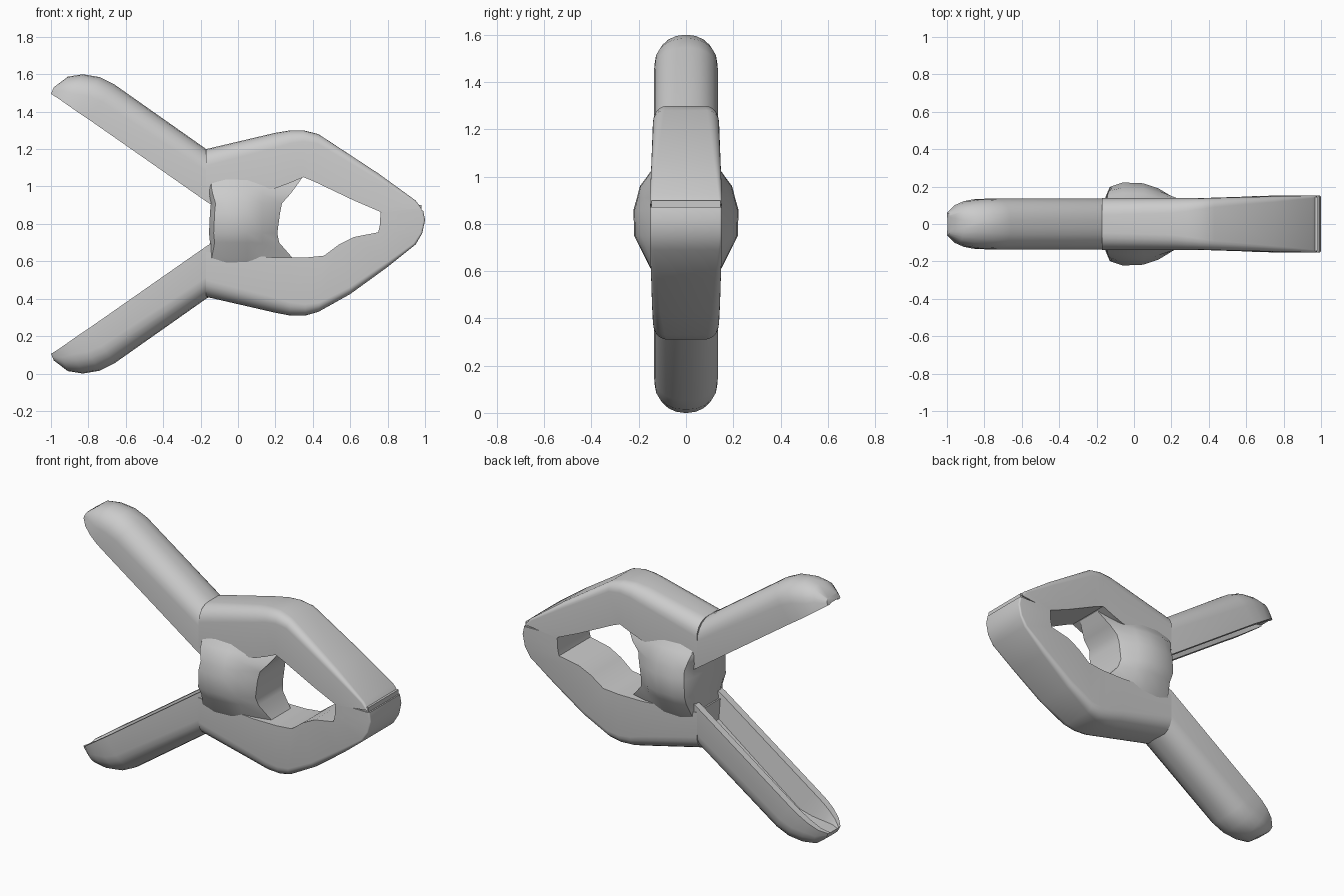
import bpy, bmesh
from math import sin, cos, pi, radians
from mathutils import Vector


def loft(name, rings):
    # skin a list of equal-length rings and cap both ends
    bm = bmesh.new()
    rows = [[bm.verts.new(p) for p in ring] for ring in rings]
    n = len(rows[0])
    for a, b in zip(rows, rows[1:]):
        for i in range(n):
            j = (i + 1) % n
            bm.faces.new((a[i], a[j], b[j], b[i]))
    bm.faces.new(rows[0][::-1])
    bm.faces.new(rows[-1])
    bmesh.ops.recalc_face_normals(bm, faces=bm.faces[:])
    me = bpy.data.meshes.new(name)
    bm.to_mesh(me)
    bm.free()
    ob = bpy.data.objects.new(name, me)
    bpy.context.collection.objects.link(ob)
    bpy.context.view_layer.objects.active = ob
    ob.select_set(True)
    bpy.ops.object.shade_smooth_by_angle(angle=radians(32))
    ob.select_set(False)
    return ob


def section(ix, iz, ox, oz, w, r, depth=None, flip=False):
    # cross-section from inner edge (ix, iz) to outer edge (ox, oz),
    # rounded outer corners, optional channel cut into the inner side
    a, b = Vector((ix, 0, iz)), Vector((ox, 0, oz))
    length = (b - a).length
    d = (b - a) / length
    pts = [(w, 0)]
    for side in (1, -1):
        for k in range(6):
            t = k / 5 * pi / 2
            if side < 0:
                t = pi / 2 - t
            pts.append((side * (w - r + r * cos(t)), length - r + r * sin(t)))
    pts.append((-w, 0))
    if depth is not None:
        pts += [(-.68 * w, 0), (-.55 * w, depth), (.55 * w, depth), (.68 * w, 0)]
    ring = []
    for y, t in pts:
        p = a + d * t
        ring.append((p.x, y, 1.6 - p.z if flip else p.z))
    return ring


# handles: rounded channels open toward each other
handle = [
    (-.12, .89, -.12, 1.17, .13, .11, .15),
    (-.17, .92, -.17, 1.20, .135, .115, .15),
    (-.80, 1.36, -.66, 1.545, .135, .115, .14),
    (-.86, 1.40, -.74, 1.585, .132, .12, .11),
    (-.91, 1.435, -.83, 1.60, .122, .115, .07),
    (-.96, 1.47, -.91, 1.587, .10, .08, .03),
    (-1.0, 1.495, -.985, 1.53, .06, .025, .005),
]
for name, flip in (("upper_handle", False), ("lower_handle", True)):
    loft(name, [section(*s, flip=flip) for s in handle])

# upper jaw
upper = [
    (-.17, .95, -.17, 1.20, .138, .09),
    (.20, .99, .20, 1.287, .138, .08),
    (.28, 1.02, .28, 1.30, .138, .07),
    (.35, 1.05, .35, 1.30, .138, .06),
    (.40, 1.03, .43, 1.28, .14, .05),
    (.62, .925, .75, 1.07, .147, .03),
    (.76, .865, .95, .925, .152, .015),
    (.76, .86, .98, .885, .152, .01),
]
loft("upper_jaw", [section(*s) for s in upper])

# lower jaw with raised gripping tip
lower = [
    (-.17, .65, -.17, .41, .138, .09),
    (.20, .62, .20, .325, .138, .08),
    (.28, .62, .28, .31, .138, .07),
    (.36, .62, .36, .31, .138, .06),
    (.46, .63, .43, .33, .14, .05),
    (.54, .69, .60, .425, .144, .035),
    (.62, .73, .80, .57, .148, .025),
    (.75, .755, .95, .69, .152, .015),
    (.76, .80, .985, .75, .152, .01),
    (.76, .83, 1.0, .82, .152, .01),
    (.765, .875, .99, .872, .152, .01),
]
loft("lower_jaw", [section(*s) for s in lower])

# thin seam filler between the jaw tips
loft("jaw_pad", [[(.77, -.145, z), (.982, -.145, z), (.982, .145, z), (.77, .145, z)]
                 for z in (.85, .90)])

# pivot hub with flared ears: z, half width, back x, front x
hub = [
    (.58, .13, -.165, .31), (.62, .155, -.165, .29), (.70, .195, -.15, .22),
    (.75, .22, -.155, .21), (.86, .222, -.15, .225), (.91, .208, -.145, .235),
    (.96, .195, -.16, .28), (1.0, .165, -.168, .31), (1.05, .13, -.16, .345),
]
rings = []
for z, h, x0, x1 in hub:
    half = [(x0, .62 * h), (x0 + .025, .9 * h), (-.06, h), (.05, .98 * h),
            (.13, .86 * h), (x1, .60 * h)]
    rings.append([(x, y, z) for x, y in half] + [(x, -y, z) for x, y in half[::-1]])
loft("pivot_hub", rings)
